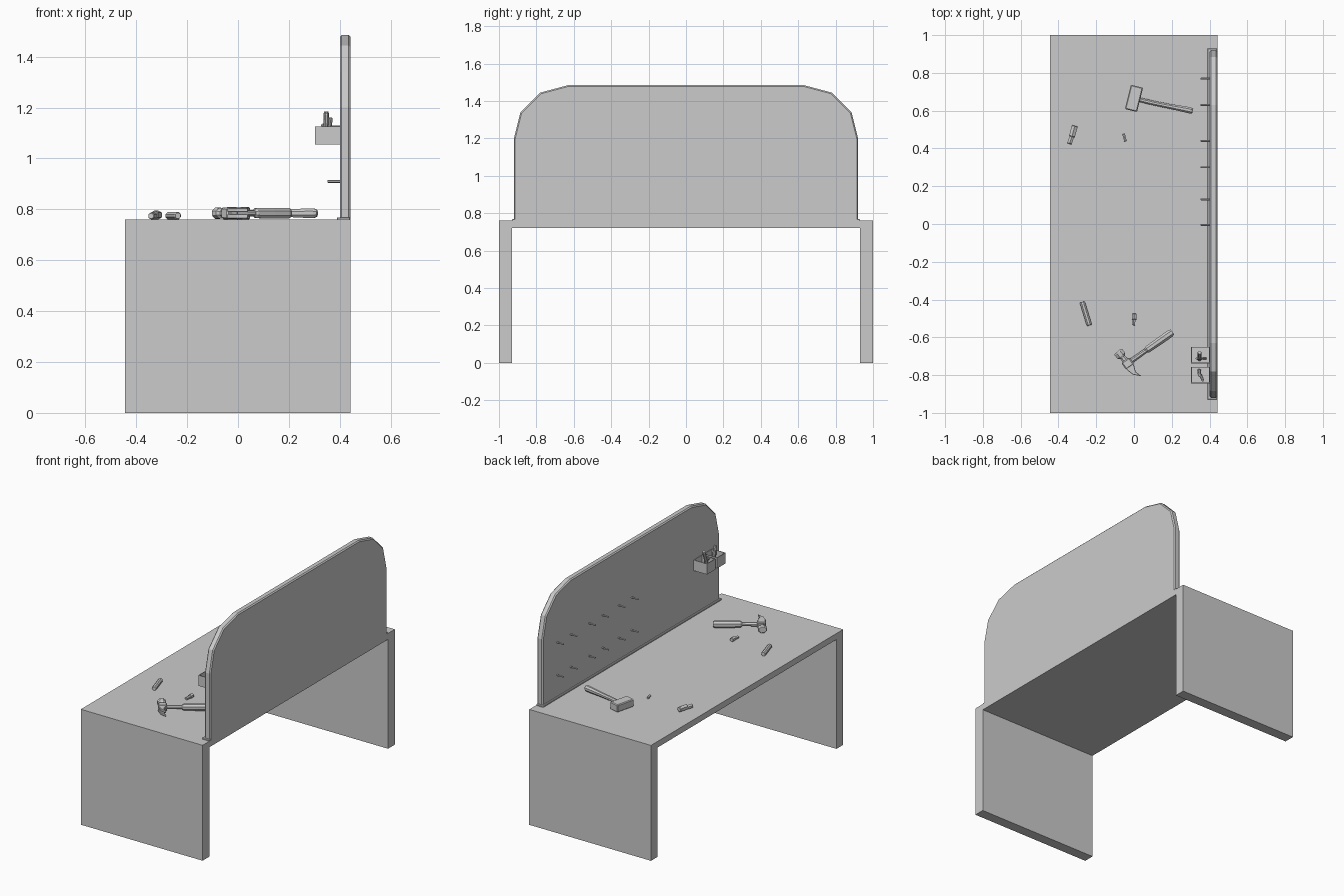
import bpy, bmesh, math
from mathutils import Vector, Matrix

if "Cube" in bpy.data.objects:
    bpy.data.objects.remove(bpy.data.objects["Cube"])


def finish(name, bm, matrix=None, bevel=0, segments=1, smooth=False):
    if matrix:
        bm.transform(matrix)
    bmesh.ops.recalc_face_normals(bm, faces=bm.faces)
    me = bpy.data.meshes.new(name)
    bm.to_mesh(me)
    bm.free()
    ob = bpy.data.objects.new(name, me)
    bpy.context.collection.objects.link(ob)
    if bevel:
        mod = ob.modifiers.new("bevel", 'BEVEL')
        mod.width, mod.segments = bevel, segments
        mod.limit_method, mod.angle_limit = 'ANGLE', math.radians(40)
    if smooth:
        bpy.context.view_layer.objects.active = ob
        ob.select_set(True)
        bpy.ops.object.shade_smooth_by_angle(angle=math.radians(40))
        ob.select_set(False)
    return ob


def prism(name, points, depth, matrix=None, **kw):
    """Extrude a flat outline of 3D points by a vector."""
    bm = bmesh.new()
    face = bm.faces.new([bm.verts.new(p) for p in points])
    new = bmesh.ops.extrude_face_region(bm, geom=[face])["geom"]
    bmesh.ops.translate(bm, vec=depth, verts=[v for v in new if isinstance(v, bmesh.types.BMVert)])
    return finish(name, bm, matrix, **kw)


def box(name, lo, hi, matrix=None, **kw):
    (a, b, c), (d, e, f) = lo, hi
    return prism(name, [(a, b, c), (d, b, c), (d, e, c), (a, e, c)], (0, 0, f - c), matrix, **kw)


def rod(name, p0, p1, stations, sides=8, smooth=False):
    """Loft elliptical rings between two points; stations are (t, half width, half height, side shift)."""
    p0, p1 = Vector(p0), Vector(p1)
    d = p1 - p0
    bm = bmesh.new()
    rings = []
    for t, rw, rh, shift in stations:
        ring = []
        for i in range(sides):
            a = 2 * math.pi * (i + 0.5) / sides
            ring.append(bm.verts.new((t * d.length, shift + rw * math.cos(a), rh * math.sin(a))))
        rings.append(ring)
    for r, s in zip(rings, rings[1:]):
        for i in range(sides):
            j = (i + 1) % sides
            bm.faces.new((r[i], r[j], s[j], s[i]))
    bm.faces.new(rings[0])
    bm.faces.new(rings[-1])
    m = Matrix.Translation(p0) @ d.to_track_quat('X', 'Z').to_matrix().to_4x4()
    return finish(name, bm, m, smooth=smooth)


def stick(name, p0, p1, r, sides=8):
    return rod(name, p0, p1, [(0, r * .8, r * .8, 0), (.06, r, r, 0), (.94, r, r, 0), (1, r * .8, r * .8, 0)], sides)


TOP = 0.76

# desk: one U-shaped profile running front edge to back edge
U = [(-1, 0), (-.93, 0), (-.93, .72), (.93, .72), (.93, 0), (1, 0), (1, TOP), (-1, TOP)]
prism("desk", [(-.445, y, z) for y, z in U], (.887, 0, 0))

# tool board with cut corners, and its base strip
half = [(.92, .745), (.92, 1.2), (.885, 1.34), (.78, 1.445), (.63, 1.485)]
outline = half + [(-y, z) for y, z in reversed(half)]
prism("tool_board", [(.40, y, z) for y, z in outline], (.042, 0, 0), bevel=.007)
box("board_base_strip", (.389, -.93, .755), (.441, .93, .769), bevel=.003)

# two rows of hanging pegs
for z in (.91, 1.125):
    for y in (.77, .63, .44, .30, .13, -.005):
        stick("peg", (.405, y, z), (.352, y, z), .0055, 6)

# two open bins on the board
for y in (-.694, -.80):
    bm = bmesh.new()
    bmesh.ops.create_cube(bm, size=1)
    bm.transform(Matrix.Translation((.352, y, 1.09)) @ Matrix.Diagonal((.10, .088, .07, 1)))
    top = max(bm.faces, key=lambda f: f.calc_center_median().z)
    bmesh.ops.inset_region(bm, faces=[top], thickness=.006)
    low = bmesh.ops.extrude_face_region(bm, geom=[top])["geom"]
    bmesh.ops.delete(bm, geom=[top], context='FACES_ONLY')
    bmesh.ops.translate(bm, vec=(0, 0, -.062), verts=[v for v in low if isinstance(v, bmesh.types.BMVert)])
    finish("bin", bm)

# sticks standing in the bins
stick("bin_tool", (.347, -.718, 1.07), (.347, -.68, 1.183), .011)
stick("bin_tool", (.38, -.712, 1.068), (.33, -.712, 1.135), .007)
stick("bin_tool", (.345, -.775, 1.07), (.347, -.80, 1.18), .010)
stick("bin_tool", (.352, -.80, 1.07), (.365, -.828, 1.16), .008)

# claw hammer, built along its handle and then turned
ham = Matrix.Translation((-.034, -.738, .785)) @ Matrix.Rotation(math.radians(35), 4, 'Z')
at = lambda x, y=0: ham @ Vector((x, y, 0))
rod("hammer_shaft", at(0), at(.14), [(0, .015, .013, 0), (1, .012, .012, 0)], smooth=True)
rod("hammer_grip", at(.118), at(.29),
    [(0, .014, .014, 0), (.05, .020, .021, 0), (.5, .022, .023, 0), (.93, .022, .023, 0), (1, .017, .018, 0)])
rod("hammer_poll", at(0, .0), at(-.006, .082),
    [(0, .022, .018, 0), (.2, .018, .017, 0), (.5, .016, .016, 0), (.62, .028, .022, 0), (.92, .028, .024, 0),
     (1, .024, .020, 0)])
box("hammer_head", (-.026, -.024, -.022), (.026, .022, .022), ham, bevel=.006)
claw = [(-.025, .0), (-.022, -.03), (-.010, -.066), (.022, -.098), (.010, -.062), (.022, -.028), (.022, 0)]
for z in (-.020, .004):
    prism("hammer_claw", [(x, y, z) for x, y in claw], (0, 0, .016), ham, bevel=.002)

# mallet: block head and gently curved handle
mal = Matrix.Translation((0, .665, .785)) @ Matrix.Rotation(math.radians(-14), 4, 'Z')
box("mallet_head", (-.033, -.066, -.025), (.033, .066, .025), mal, bevel=.005)
rod("mallet_handle", mal @ Vector((.02, 0, 0)), mal @ Vector((.318, 0, 0)),
    [(0, .013, .013, 0), (.3, .013, .014, .001), (.6, .014, .016, .005), (.85, .017, .020, .009),
     (.96, .018, .020, .010), (1, .012, .014, .010)])

# loose pieces lying on the desk
stick("loose_stick", (-.274, -.413, .775), (-.236, -.537, .775), .015)
stick("loose_small_block", (.001, -.475, .772), (.001, -.506, .772), .014, 6)
stick("loose_small_tip", (-.001, -.500, .770), (-.003, -.536, .770), .010, 6)
stick("loose_large_block", (-.313, .520, .778), (-.329, .462, .778), .018, 6)
stick("loose_large_tip", (-.325, .475, .774), (-.342, .424, .774), .014, 6)
stick("loose_bit", (-.055, .477, .768), (-.045, .438, .768), .008, 6)
